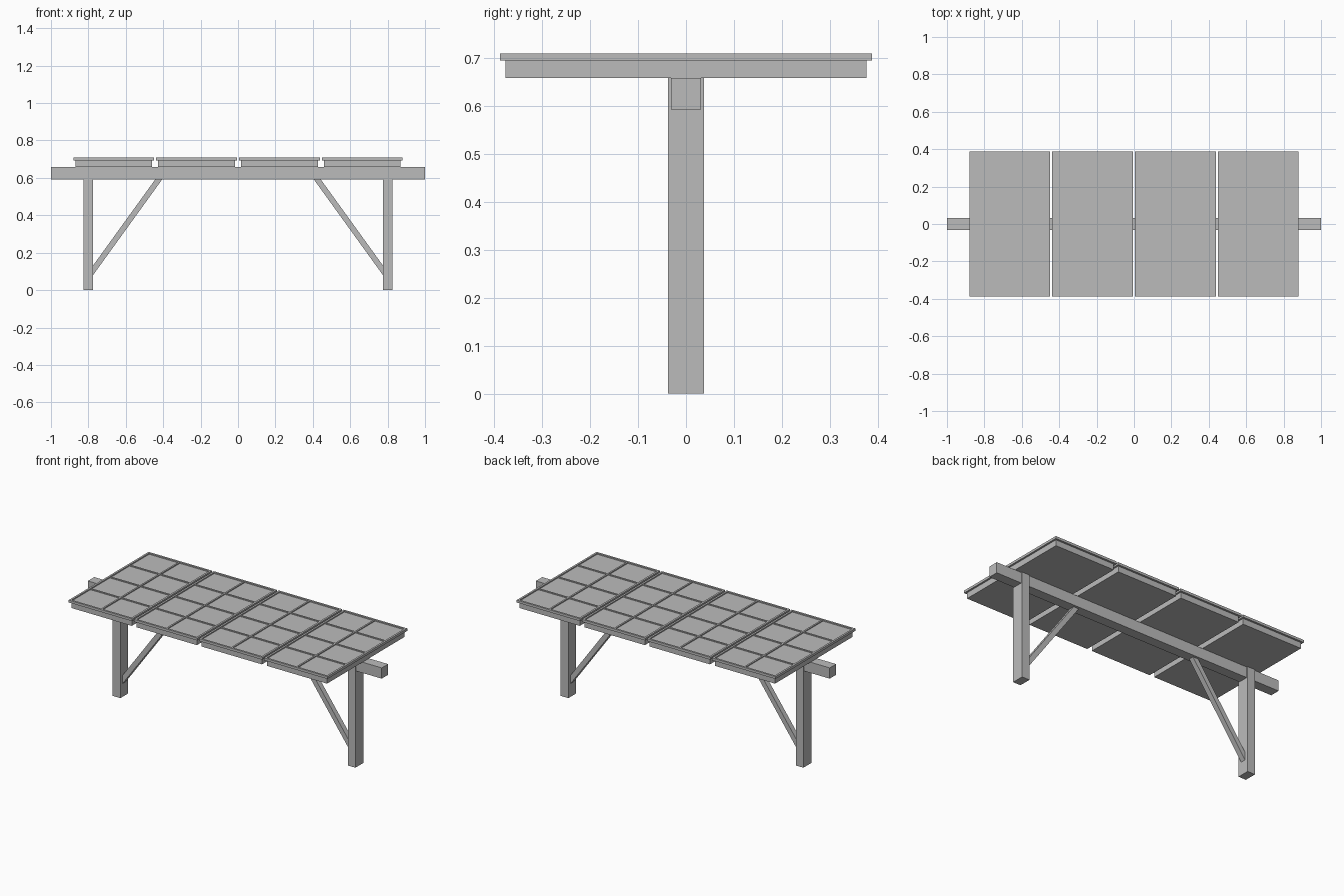
import bpy
import math
from mathutils import Vector

cube = bpy.data.objects.get("Cube")
if cube:
    bpy.data.objects.remove(cube, do_unlink=True)

grey = bpy.data.materials.new("plain grey")
grey.use_nodes = True
grey.diffuse_color = (0.5, 0.5, 0.5, 1)
grey.node_tree.nodes["Principled BSDF"].inputs["Base Color"].default_value = (0.5, 0.5, 0.5, 1)


def box(name, low, high, turn=0.0):
    """Box between two corners, turned about its own y axis."""
    low, high = Vector(low), Vector(high)
    bpy.ops.mesh.primitive_cube_add(size=1, location=(low + high) / 2)
    ob = bpy.context.object
    ob.name = name
    ob.scale = high - low
    ob.rotation_euler.y = turn
    ob.data.materials.append(grey)
    return ob


# Long beam
BEAM_LOW, BEAM_TOP = 0.592, 0.658
box("beam", (-1, -0.031, BEAM_LOW), (1, 0.031, BEAM_TOP))

# Posts and diagonal braces
for side, s in (("left", 1), ("right", -1)):
    box(side + "_post", (s * 0.8 - 0.026, -0.038, 0), (s * 0.8 + 0.026, 0.038, BEAM_TOP))
    foot, head = Vector((s * 0.79, 0, 0.085)), Vector((s * 0.405, 0, 0.618))
    mid, run = (foot + head) / 2, head - foot
    half = Vector((0.015, 0.016, run.length / 2))
    box(side + "_brace", mid - half, mid + half, math.atan2(run.x, run.z))

# Panels: tray, glass plate, raised frame and glazing bars
HX, HY, RIM = 0.216, 0.388, 0.012
PLATE, GLASS, TOP = 0.694, 0.702, 0.709
for i in range(4):
    cx = (i - 1.5) * 0.443
    n = f"panel_{i + 1}_"
    box(n + "tray", (cx - 0.205, -0.376, BEAM_TOP), (cx + 0.205, 0.376, PLATE))
    box(n + "glass", (cx - HX, -HY, PLATE), (cx + HX, HY, GLASS))
    for s in (-1, 1):
        x, y = cx + s * (HX - RIM / 2), s * (HY - RIM / 2)
        box(n + "frame_side", (x - RIM / 2, -HY, GLASS), (x + RIM / 2, HY, TOP))
        box(n + "frame_end", (cx - HX + RIM, y - RIM / 2, GLASS), (cx + HX - RIM, y + RIM / 2, TOP))
    box(n + "long_bar", (cx - 0.005, RIM - HY, GLASS), (cx + 0.005, HY - RIM, TOP - 0.001))
    for y in (-0.19, 0, 0.19):
        box(n + "cross_bar", (cx - HX + RIM, y - 0.005, GLASS), (cx + HX - RIM, y + 0.005, TOP - 0.002))
